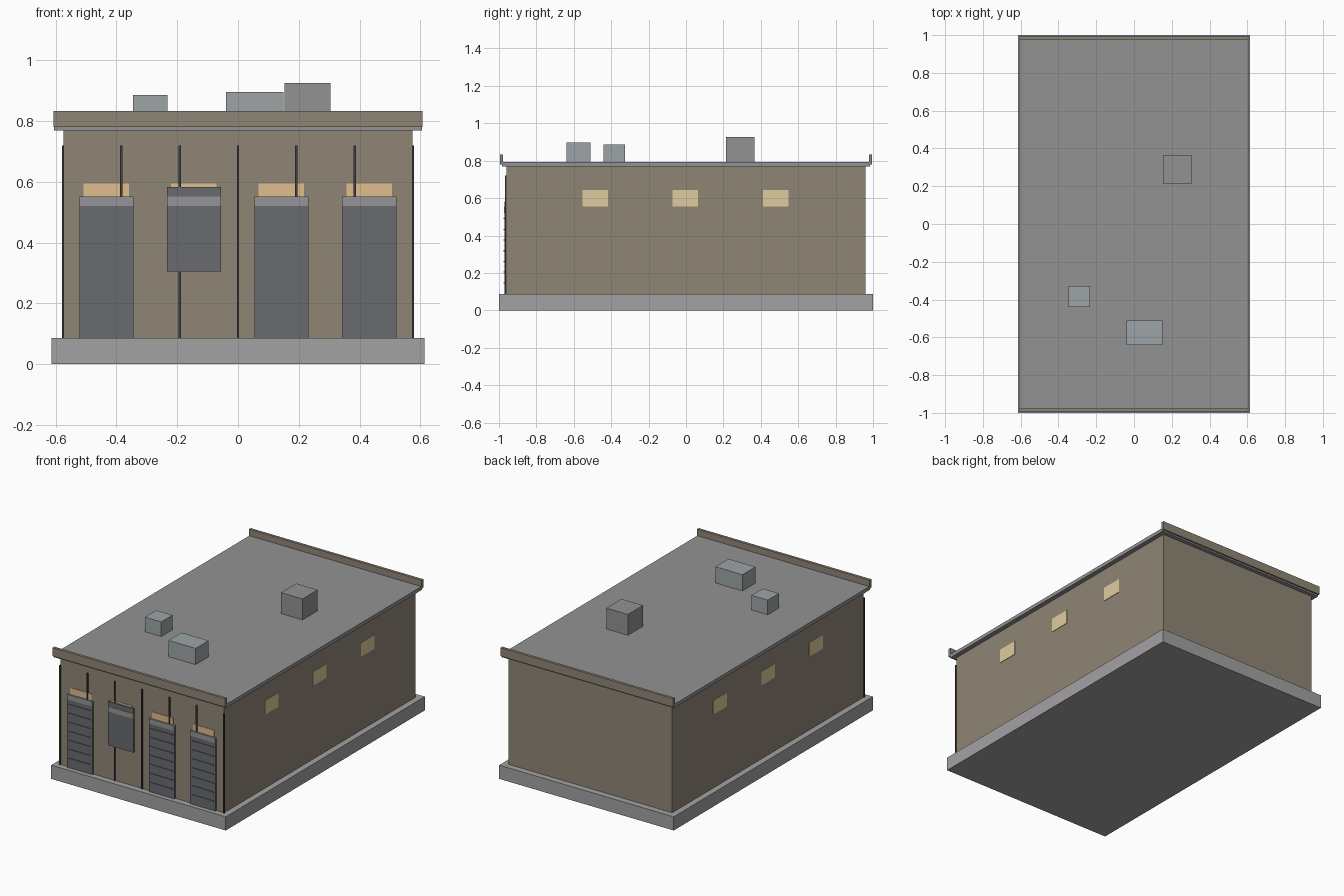
import bpy, bmesh
from mathutils import Vector

if "Cube" in bpy.data.objects:
    bpy.data.objects.remove(bpy.data.objects["Cube"])


def material(name, rgb):
    m = bpy.data.materials.new(name)
    m.diffuse_color = (*rgb, 1)
    m.use_nodes = True
    m.node_tree.nodes["Principled BSDF"].inputs["Base Color"].default_value = m.diffuse_color
    return m


WALL = material("tan_wall", (0.28, 0.235, 0.18))
CONCRETE = material("concrete", (0.37, 0.36, 0.37))
ROOF = material("roof_grey", (0.29, 0.29, 0.295))
DOOR = material("door_grey", (0.14, 0.147, 0.16))
HEADER = material("header_grey", (0.30, 0.30, 0.31))
DARK = material("dark_metal", (0.05, 0.05, 0.055))
UNIT = material("vent_metal", (0.34, 0.375, 0.39))
GLASS = material("lit_window", (0.74, 0.60, 0.34))
TRANSOM = material("lit_transom", (0.74, 0.51, 0.27))


def boxes(name, mat, spans):
    """One object from boxes given as (x0, x1, y0, y1, z0, z1)."""
    bm = bmesh.new()
    for x0, x1, y0, y1, z0, z1 in spans:
        lo, hi = Vector((x0, y0, z0)), Vector((x1, y1, z1))
        verts = bmesh.ops.create_cube(bm, size=1)["verts"]
        bmesh.ops.scale(bm, vec=hi - lo, verts=verts)
        bmesh.ops.translate(bm, vec=(lo + hi) / 2, verts=verts)
    mesh = bpy.data.meshes.new(name)
    bm.to_mesh(mesh)
    bm.free()
    mesh.materials.append(mat)
    ob = bpy.data.objects.new(name, mesh)
    bpy.context.collection.objects.link(ob)
    return ob


BASE_Z, EAVE_Z, ROOF_Z = 0.087, 0.77, 0.793
FRONT = -0.96

# Foundation, building body and roof
boxes("foundation", CONCRETE, [(-0.614, 0.614, -1, 1, 0, BASE_Z)])
boxes("walls", WALL, [(-0.575, 0.575, FRONT, 0.96, BASE_Z, EAVE_Z)])
boxes("roof_slab", ROOF, [(-0.605, 0.605, -0.985, 0.985, EAVE_Z, ROOF_Z)])

# Raised parapets along the front and back eaves
for name, y0, y1 in (("front_parapet", -0.995, -0.978), ("back_parapet", 0.978, 0.995)):
    boxes(name, WALL, [(-0.607, 0.607, y0, y1, 0.78, 0.834)])

# Rooftop units
boxes("roof_hatch", ROOF, [(0.153, 0.305, 0.213, 0.365, ROOF_Z, 0.926)])
boxes("vent_wide", UNIT, [(-0.04, 0.15, -0.64, -0.51, ROOF_Z, 0.896)])
boxes("vent_small", UNIT, [(-0.346, -0.232, -0.44, -0.327, ROOF_Z, 0.886)])

# Dark posts across the front
boxes("front_posts", DARK, [
    (0.192 * i - 0.004, 0.192 * i + 0.004, FRONT - 0.008, FRONT, BASE_Z, 0.72)
    for i in range(-3, 4)])

# Four bays: transom window, shutter with ribs (second is raised), header
for i, x in enumerate((-0.433, -0.145, 0.143, 0.432), 1):
    raised = i == 2
    z0, z1 = (0.305, 0.583) if raised else (BASE_Z, 0.55)
    boxes(f"transom_{i}", TRANSOM, [(x - 0.075, x + 0.075, FRONT - 0.003, FRONT, 0.51, 0.594)])
    boxes(f"shutter_{i}", DOOR, [(x - 0.089, x + 0.089, FRONT - 0.011, FRONT, z0, z1)])
    boxes(f"shutter_header_{i}", HEADER,
          [(x - 0.089, x + 0.089, FRONT - 0.013, FRONT, 0.52, 0.552)])
    if not raised:
        boxes(f"shutter_ribs_{i}", DOOR, [
            (x - 0.08, x + 0.08, FRONT - 0.015, FRONT - 0.009, z - 0.003, z + 0.003)
            for z in (0.49 - 0.0572 * k for k in range(7))])

# High windows on both long sides
for side, s in (("right", 1), ("left", -1)):
    xs = sorted((s * 0.572, s * 0.578))
    boxes(f"{side}_windows", GLASS, [
        (*xs, y - 0.068, y + 0.068, 0.555, 0.644) for y in (-0.485, -0.003, 0.48)])
